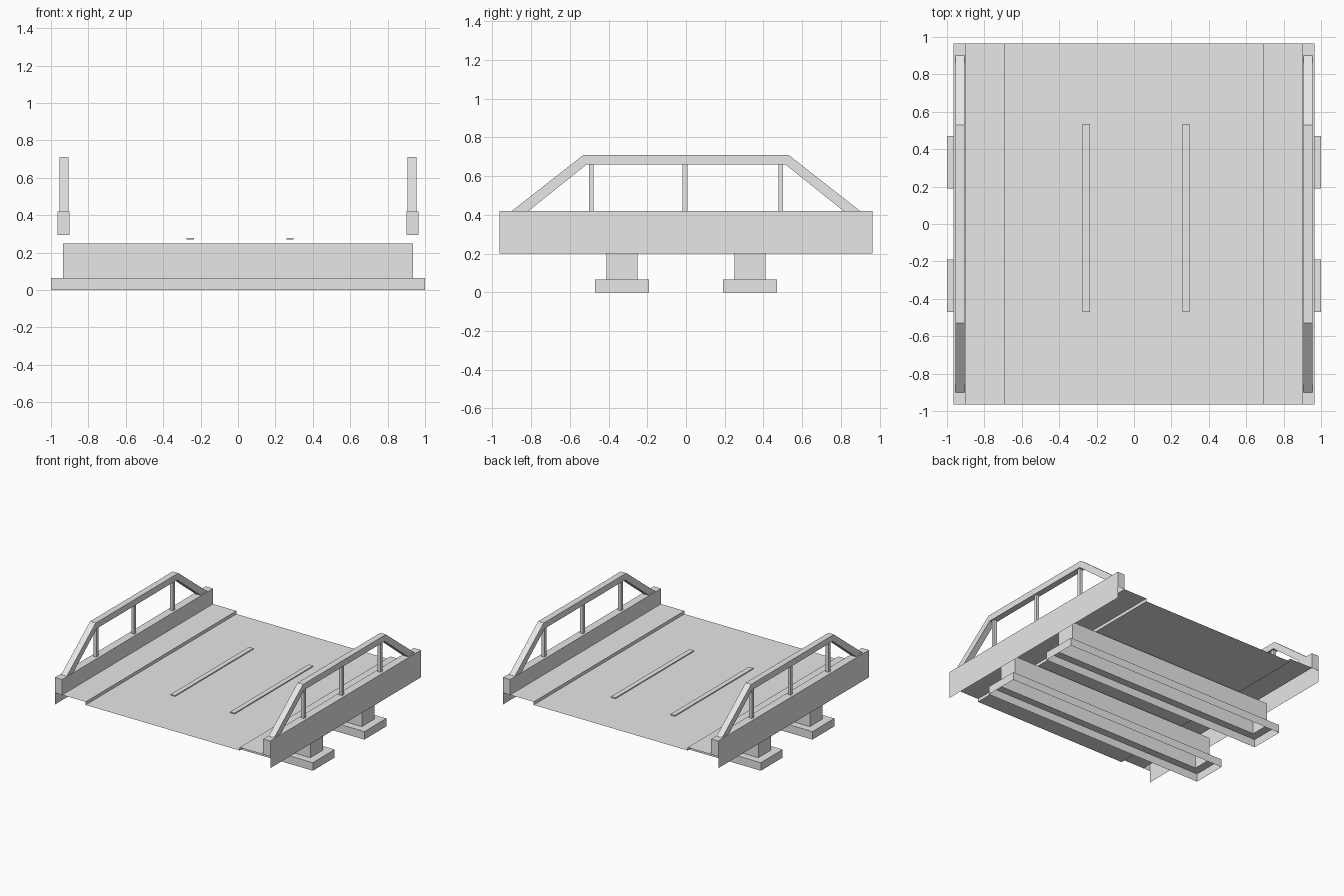
import bpy

cube = bpy.data.objects.get("Cube")
if cube:
    bpy.data.objects.remove(cube, do_unlink=True)

grey = bpy.data.materials.new("light_grey")
grey.use_nodes = True
grey.diffuse_color = (0.8, 0.8, 0.8, 1)
grey.node_tree.nodes["Principled BSDF"].inputs["Base Color"].default_value = (0.8, 0.8, 0.8, 1)


def add_mesh(name, verts, faces):
    mesh = bpy.data.meshes.new(name)
    mesh.from_pydata(verts, [], faces)
    mesh.materials.append(grey)
    obj = bpy.data.objects.new(name, mesh)
    bpy.context.collection.objects.link(obj)
    return obj


def box(name, x0, x1, y0, y1, z0, z1, top=True, bottom=True):
    verts = [(x, y, z) for z in (z0, z1) for x, y in ((x0, y0), (x1, y0), (x1, y1), (x0, y1))]
    faces = [(i, (i + 1) % 4, (i + 1) % 4 + 4, i + 4) for i in range(4)]
    if top:
        faces.append((4, 5, 6, 7))
    if bottom:
        faces.append((3, 2, 1, 0))
    return add_mesh(name, verts, faces)


def sweep_y(name, profile, half):
    """Open sheet: an x-z profile carried along y."""
    n = len(profile)
    verts = [(x, y, z) for y in (-half, half) for x, z in profile]
    faces = [(i, i + 1, i + 1 + n, i + n) for i in range(n - 1)]
    return verts, faces


def mirrored(obj):
    """Add the matching part on the other side."""
    mod = obj.modifiers.new("Mirror", "MIRROR")
    mod.use_axis[0] = True
    mod.use_mirror_merge = False
    return obj


LENGTH = 0.965
ROAD, WALK, KERB = 0.27, 0.295, 0.42

# Road sheet
verts, faces = sweep_y("road", [(0.69, ROAD), (-0.69, ROAD)], LENGTH)
add_mesh("road_deck", verts, [f[::-1] for f in faces])

# Raised walkway and kerb beam, with the outer skirt hanging lower
profile = [(0.69, ROAD), (0.69, WALK), (0.9, WALK), (0.9, KERB), (0.965, KERB),
           (0.965, WALK), (0.965, 0.2)]
verts, faces = sweep_y("walkway", profile, LENGTH)
n = len(profile)
faces = [f[::-1] for f in faces]
faces += [(2, 5, 4, 3), (n + 3, n + 4, n + 5, n + 2)]
mirrored(add_mesh("walkway_and_kerb", verts, faces))

# Railing: bent bar with sloping ends
half_bar = [(0.9, KERB), (0.53, 0.71), (0.515, 0.66), (0.815, KERB)]
path = half_bar + [(-y, z) for y, z in reversed(half_bar)]
verts = [(x, y, z) for x in (0.905, 0.955) for y, z in path]
faces = []
for a, b, c, d in ((0, 1, 2, 3), (1, 6, 5, 2), (6, 7, 4, 5)):
    faces += [(d, c, b, a), (a + 8, b + 8, c + 8, d + 8)]
    faces += [(a, b, b + 8, a + 8), (c, d, d + 8, c + 8)]
mirrored(add_mesh("railing_bar", verts, faces))

# Railing posts
for label, y in (("front", -0.49), ("middle", -0.005), ("back", 0.49)):
    mirrored(box("railing_post_" + label, 0.918, 0.943, y - 0.0125, y + 0.0125,
                 KERB, 0.66, top=False, bottom=False))

# Lane strips
for label, x in (("right", -0.255), ("left", 0.278)):
    box("lane_strip_" + label, x - 0.02, x + 0.02, -0.47, 0.535, ROAD + 0.001, 0.279,
        bottom=False)

# Hollow piers standing on open footings
for label, s in (("front", -1), ("back", 1)):
    y = s * 0.33
    box("pier_" + label, -0.935, 0.935, y - 0.08, y + 0.08, 0.065, 0.25, bottom=False)
    box("footing_" + label, -1, 1, y - 0.14, y + 0.14, 0, 0.065, top=False, bottom=False)
    ring = [(sx * w, y + sy * d, 0.065) for w, d in ((1, 0.14), (0.935, 0.08))
            for sx, sy in ((-1, -1), (1, -1), (1, 1), (-1, 1))]
    add_mesh("footing_top_" + label, ring,
             [(i, (i + 1) % 4, (i + 1) % 4 + 4, i + 4) for i in range(4)])
